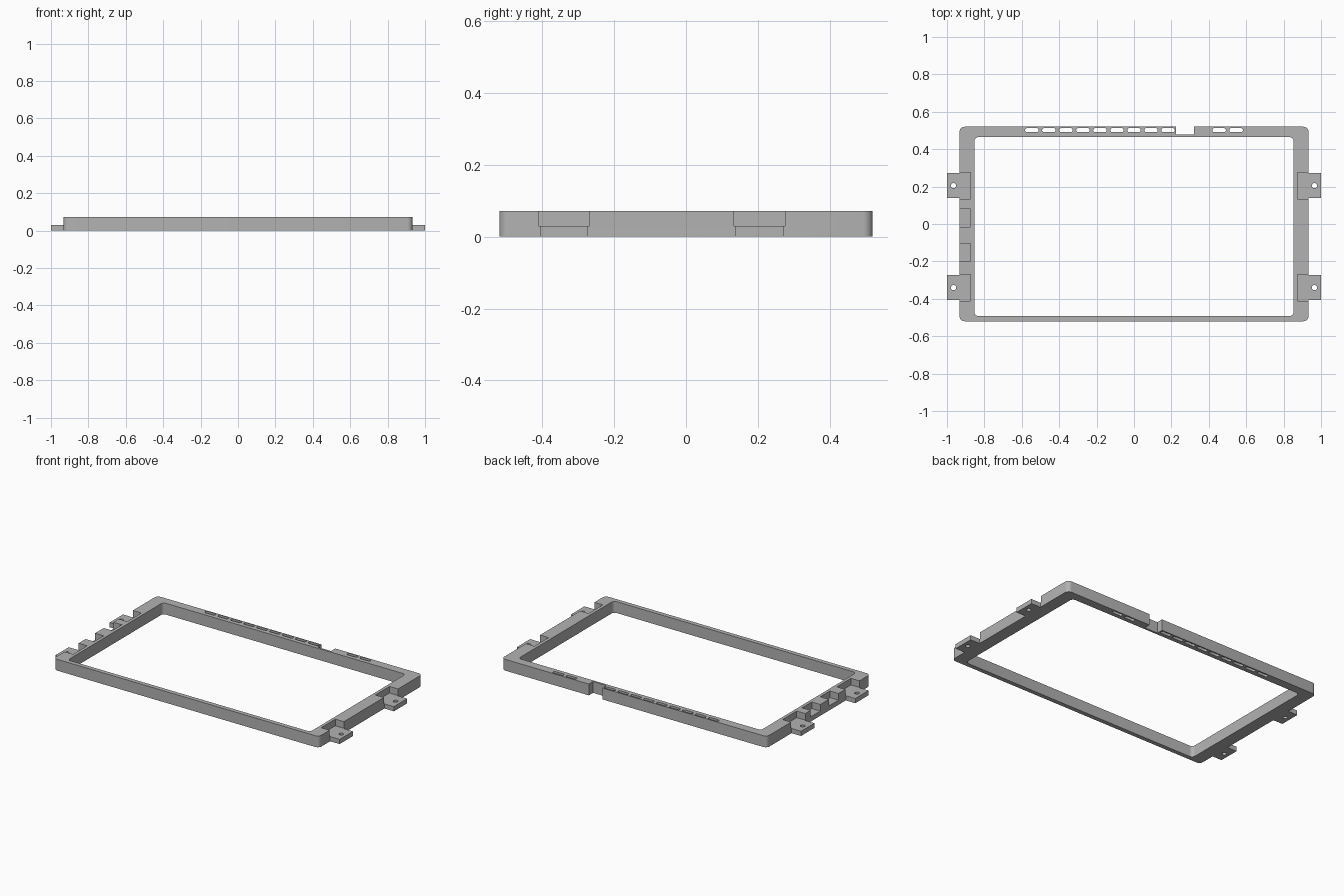
import bpy, bmesh, math

if "Cube" in bpy.data.objects:
    bpy.data.objects.remove(bpy.data.objects["Cube"], do_unlink=True)

HEIGHT = 0.072
FLOOR = 0.03      # top of the tabs and of the side pockets
OUT_X, OUT_Y = 0.933, 0.52

grey = bpy.data.materials.new("plain grey")
grey.use_nodes = True
grey.diffuse_color = (0.45, 0.45, 0.45, 1)
grey.node_tree.nodes["Principled BSDF"].inputs["Base Color"].default_value = (0.45, 0.45, 0.45, 1)


def outline(x0, x1, y0, y1, r, steps=6):
    """Rounded rectangle, counter-clockwise; r = 0 gives square corners."""
    if r == 0:
        return [(x0, y0), (x1, y0), (x1, y1), (x0, y1)]
    pts = []
    corners = [(x1 - r, y1 - r), (x0 + r, y1 - r), (x0 + r, y0 + r), (x1 - r, y0 + r)]
    for i, (cx, cy) in enumerate(corners):
        for s in range(steps + 1):
            a = (i + s / steps) * math.pi / 2
            pts.append((cx + r * math.cos(a), cy + r * math.sin(a)))
    return pts


def prism(bm, pts, z0, z1):
    base = bm.faces.new([bm.verts.new((x, y, z0)) for x, y in pts])
    top = bmesh.ops.extrude_face_region(bm, geom=[base])["geom"]
    verts = [v for v in top if isinstance(v, bmesh.types.BMVert)]
    bmesh.ops.translate(bm, verts=verts, vec=(0, 0, z1 - z0))


def make(name, prisms):
    """Object from a list of (outline, bottom, top) prisms."""
    bm = bmesh.new()
    for pts, z0, z1 in prisms:
        prism(bm, pts, z0, z1)
    bmesh.ops.remove_doubles(bm, verts=bm.verts, dist=1e-5)
    bmesh.ops.recalc_face_normals(bm, faces=bm.faces)
    mesh = bpy.data.meshes.new(name)
    bm.to_mesh(mesh)
    bm.free()
    mesh.materials.append(grey)
    ob = bpy.data.objects.new(name, mesh)
    bpy.context.collection.objects.link(ob)
    return ob


def select(ob):
    bpy.ops.object.select_all(action='DESELECT')
    ob.select_set(True)
    bpy.context.view_layer.objects.active = ob


def cut(ob, prisms):
    cutter = make("cutter", prisms)
    cutter.hide_render = True
    mod = ob.modifiers.new("cut", 'BOOLEAN')
    mod.operation = 'DIFFERENCE'
    mod.solver = 'EXACT'
    mod.object = cutter
    select(ob)
    bpy.ops.object.modifier_apply(modifier=mod.name)
    bpy.data.objects.remove(cutter, do_unlink=True)


def smooth(ob):
    select(ob)
    bpy.ops.object.shade_smooth_by_angle(angle=math.radians(30))


# Frame body with the large opening
frame = make("frame", [(outline(-OUT_X, OUT_X, -OUT_Y, OUT_Y, 0.027), 0, HEIGHT)])
LOW, HIGH = -0.1, 0.2
cuts = [(outline(-0.853, 0.853, -0.492, 0.465, 0.022), LOW, HIGH)]

# Cable gap in the back bar
cuts.append((outline(0.225, 0.32, 0.478, 0.6, 0), LOW, HIGH))

# Row of vent slots, skipping the places by the gap
for k in range(13):
    if k not in (9, 10):
        x = -0.546 + k * 0.091
        cuts.append((outline(x - 0.036, x + 0.036, 0.491, 0.513, 0.0105), LOW, HIGH))

# Recesses above the tabs on both sides
TAB_Y = (0.205, -0.34)
for side in (-1, 1):
    for y in TAB_Y:
        xs = sorted((side * 0.873, side * 1.1))
        cuts.append((outline(*xs, y - 0.071, y + 0.071, 0), FLOOR, HIGH))

# Two extra pockets on the right side
for y0, y1 in ((-0.2, -0.103), (-0.017, 0.08)):
    cuts.append((outline(-1.1, -0.873, y0, y1, 0), FLOOR, HIGH))

cut(frame, cuts)
smooth(frame)

# Mounting tabs with screw holes
for side, label in ((-1, "right"), (1, "left")):
    for y, place in zip(TAB_Y, ("back", "front")):
        xs = sorted((side * OUT_X, side * 1.0))
        tab = make(f"{label}_{place}_tab", [(outline(*xs, y - 0.067, y + 0.067, 0), 0, FLOOR)])
        hx, r = side * 0.965, 0.014
        cut(tab, [(outline(hx - r, hx + r, y - r, y + r, r), LOW, HIGH)])
        smooth(tab)
